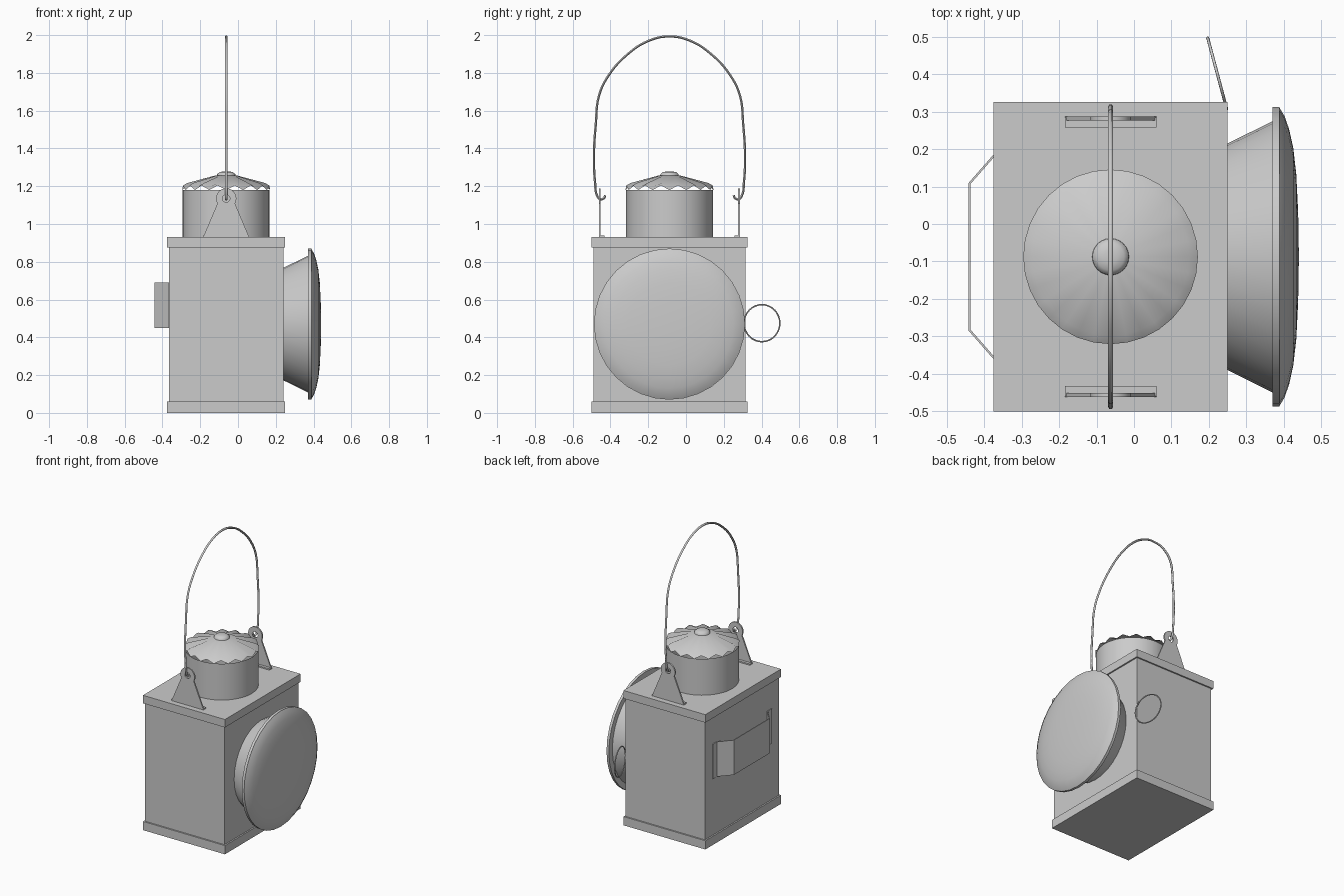
import bpy, bmesh, math
from mathutils import Matrix, Vector

if "Cube" in bpy.data.objects:
    bpy.data.objects.remove(bpy.data.objects["Cube"])

CX, CY = -0.0625, -0.0875          # lamp body axis


def finish(name, bm, smooth=None):
    bmesh.ops.recalc_face_normals(bm, faces=bm.faces)
    me = bpy.data.meshes.new(name)
    bm.to_mesh(me)
    bm.free()
    ob = bpy.data.objects.new(name, me)
    bpy.context.collection.objects.link(ob)
    select(ob)
    if smooth:
        bpy.ops.object.shade_smooth_by_angle(angle=math.radians(smooth))
    return ob


def select(ob):
    bpy.ops.object.select_all(action='DESELECT')
    ob.select_set(True)
    bpy.context.view_layer.objects.active = ob


def box(name, x0, x1, y0, y1, z0, z1):
    bm = bmesh.new()
    size = Matrix.Diagonal((x1 - x0, y1 - y0, z1 - z0, 1))
    mid = Matrix.Translation(((x0 + x1) / 2, (y0 + y1) / 2, (z0 + z1) / 2))
    bmesh.ops.create_cube(bm, size=1, matrix=mid @ size)
    return finish(name, bm)


def lathe(name, profile, matrix, seg=32, smooth=35, wave=()):
    """Revolve (radius, height) points about z; wave[i] ripples ring i."""
    bm = bmesh.new()
    rings = []
    for i, (r, h) in enumerate(profile):
        w = wave[i] if i < len(wave) else 0
        rings.append([bm.verts.new(matrix @ Vector((
            r * math.cos(2 * math.pi * k / seg), r * math.sin(2 * math.pi * k / seg),
            h + (w if k % 2 else -w)))) for k in range(seg)])
    for a, b in zip(rings, rings[1:]):
        for k in range(seg):
            n = (k + 1) % seg
            bm.faces.new((a[k], a[n], b[n], b[k]))
    bmesh.ops.remove_doubles(bm, verts=bm.verts, dist=1e-5)
    return finish(name, bm, smooth)


def to_mesh(ob, smooth):
    bpy.context.collection.objects.link(ob)
    select(ob)
    bpy.ops.object.convert(target='MESH')
    bpy.ops.object.shade_smooth_by_angle(angle=math.radians(smooth))


# Body box with lid and base bands
box("body", -0.365, 0.24, -0.49, 0.315, 0.01, 0.92)
box("base_band", -0.375, 0.25, -0.5, 0.325, 0, 0.06)
box("lid_band", -0.375, 0.25, -0.5, 0.325, 0.875, 0.93)

# Chimney, fluted cap and knob
axis = Matrix.Translation((CX, CY, 0))
lathe("chimney", [(0.23, 0.93), (0.23, 1.18)], axis)
lathe("chimney_cap", [(0.233, 1.192), (0.21, 1.208), (0.06, 1.256), (0, 1.257)], axis,
      smooth=60, wave=(0.012, 0.009))
lathe("cap_knob", [(0.05, 1.25), (0.048, 1.264), (0.036, 1.274), (0.018, 1.278), (0, 1.279)],
      axis, seg=24, smooth=60)

# Lens housing and domed lens, facing +x
lens_axis = Matrix.Translation((0, CY, 0.47)) @ Matrix.Rotation(math.pi / 2, 4, 'Y')
lathe("lens_housing", [(0.295, 0.235), (0.362, 0.37), (0.4, 0.37), (0.4, 0.388),
                       (0.385, 0.39)], lens_axis)
lathe("lens", [(0.398, 0.388), (0.375, 0.402), (0.34, 0.414), (0.29, 0.425), (0.22, 0.433),
               (0.12, 0.438), (0, 0.44)], lens_axis, smooth=60)

# Handle ears: tapered plate with a round eye, plus foot
for side, label in ((1, "back"), (-1, "front")):
    cu = bpy.data.curves.new(label + "_ear", 'CURVE')
    cu.dimensions, cu.fill_mode, cu.extrude = '2D', 'BOTH', 0.005
    arc = [math.radians(-30 + 240 * k / 16) for k in range(17)]
    outline = [(-0.122, 0.93), (0.122, 0.93)]
    outline += [(0.054 * math.cos(a), 1.135 + 0.054 * math.sin(a)) for a in arc]
    hole = [(0.02 * math.cos(math.pi * k / 8), 1.135 + 0.02 * math.sin(math.pi * k / 8))
            for k in range(16)]
    for pts in (outline, hole):
        sp = cu.splines.new('POLY')
        sp.points.add(len(pts) - 1)
        for p, (x, z) in zip(sp.points, pts):
            p.co = (x, z, 0, 1)
        sp.use_cyclic_u = True
    ear = bpy.data.objects.new(label + "_ear", cu)
    ear.location = (CX, CY + side * 0.369, 0)
    ear.rotation_euler.x = math.pi / 2
    to_mesh(ear, 30)
    ys = sorted((CY + side * 0.345, CY + side * 0.372))
    box(label + "_ear_foot", CX - 0.122, CX + 0.122, *ys, 0.928, 0.939)

# Wire bail handle, mirrored half path
half = [(0.34, 1.152), (0.347, 1.137), (0.365, 1.131), (0.383, 1.15), (0.394, 1.22),
        (0.4, 1.36), (0.39, 1.53), (0.373, 1.68), (0.32, 1.79), (0.22, 1.90), (0.11, 1.97)]
path = [(-y, z) for y, z in half] + [(0, 1.993)] + half[::-1]
cu = bpy.data.curves.new("handle", 'CURVE')
cu.dimensions, cu.bevel_depth, cu.bevel_resolution = '3D', 0.007, 1
cu.resolution_u, cu.use_fill_caps = 5, True
sp = cu.splines.new('BEZIER')
sp.bezier_points.add(len(path) - 1)
for p, (y, z) in zip(sp.bezier_points, path):
    p.co = (CX, CY + y, z)
    p.handle_left_type = p.handle_right_type = 'AUTO'
to_mesh(bpy.data.objects.new("handle", cu), 60)

# Pull ring at the back corner
bpy.ops.mesh.primitive_torus_add(major_radius=0.098, minor_radius=0.004, major_segments=32,
                                 minor_segments=8, location=(0.222, 0.402, 0.475),
                                 rotation=(math.pi / 2, 0, math.radians(105)))
bpy.context.object.name = "pull_ring"
bpy.ops.object.shade_smooth_by_angle(angle=math.radians(60))

# Bent strap bracket on the -x side
strap = [(-0.367, 0.235), (-0.367, 0.19), (-0.439, 0.108), (-0.439, -0.283),
         (-0.367, -0.365), (-0.367, -0.41)]
bm = bmesh.new()
cols = [[bm.verts.new((x, y, z)) for z in (0.45, 0.69)] for x, y in strap]
for a, b in zip(cols, cols[1:]):
    bm.faces.new((a[0], b[0], b[1], a[1]))
ob = finish("belt_bracket", bm)
mod = ob.modifiers.new("thickness", 'SOLIDIFY')
mod.thickness, mod.offset = 0.006, 0
